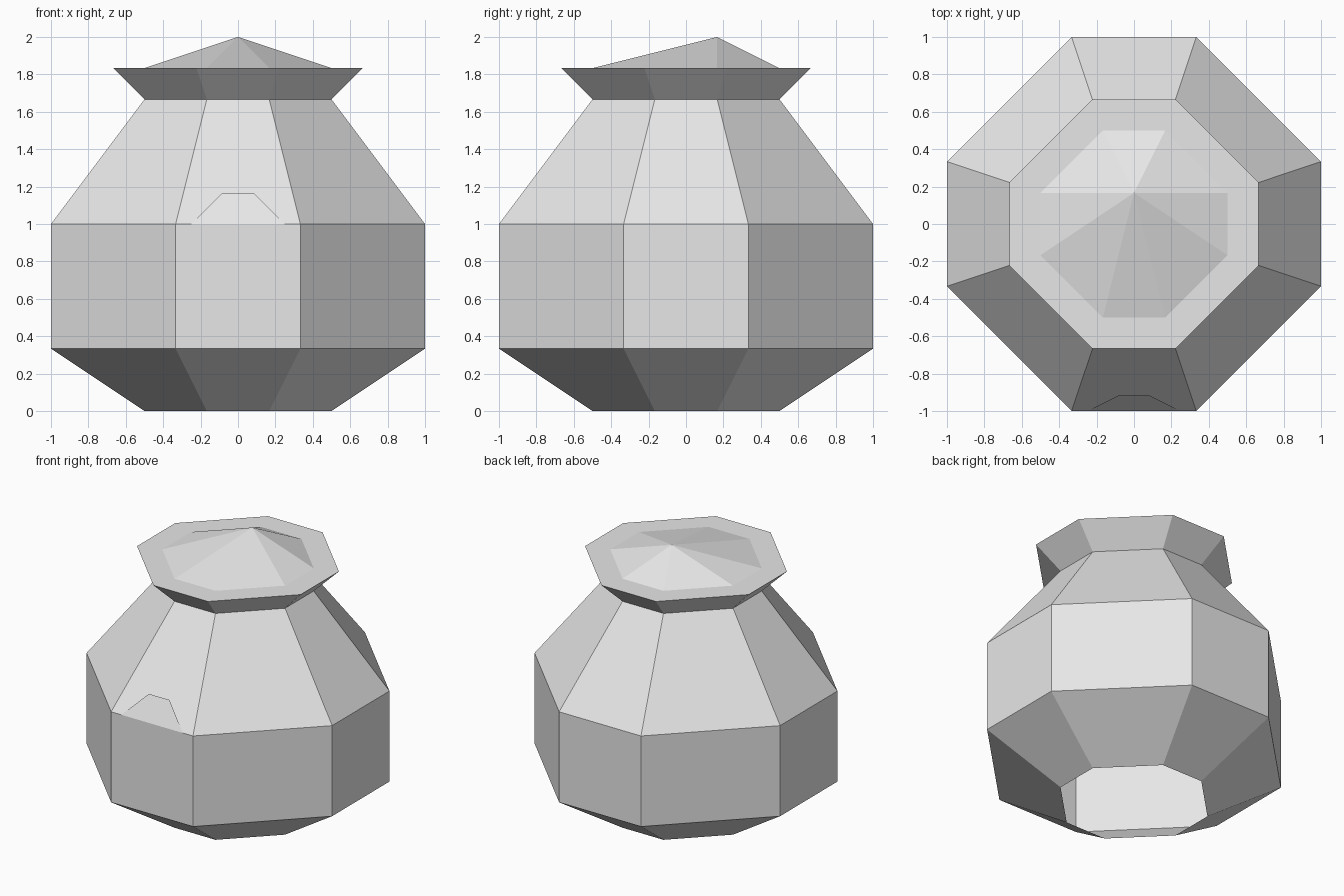
import bpy
import bmesh

cube = bpy.data.objects.get("Cube")
if cube:
    bpy.data.objects.remove(cube, do_unlink=True)

# Single clay colour
clay = bpy.data.materials.new("light_grey_clay")
clay.use_nodes = True
COLOUR = (0.8, 0.8, 0.8, 1)
clay.diffuse_color = COLOUR
clay.node_tree.nodes["Principled BSDF"].inputs["Base Color"].default_value = COLOUR


def octagon(bm, r, z):
    """Ring with short straight sides and wide bevelled corners."""
    s = r / 3
    points = [(s, -r), (r, -s), (r, s), (s, r),
              (-s, r), (-r, s), (-r, -s), (-s, -r)]
    return [bm.verts.new((x, y, z)) for x, y in points]


def bridge(bm, low, high):
    for i in range(len(low)):
        j = (i + 1) % len(low)
        bm.faces.new((low[i], low[j], high[j], high[i]))


def finish(bm, name):
    mesh = bpy.data.meshes.new(name)
    bm.to_mesh(mesh)
    bm.free()
    mesh.materials.append(clay)
    obj = bpy.data.objects.new(name, mesh)
    bpy.context.collection.objects.link(obj)
    return obj


# Pot body: open-bottomed shell, flared lip and flat rim
bm = bmesh.new()
profile = [(1/2, 0), (1, 1/3), (1, 1), (1/2, 5/3), (2/3, 11/6), (1/2, 11/6)]
rings = [octagon(bm, r, z) for r, z in profile]
for low, high in zip(rings, rings[1:]):
    bridge(bm, low, high)
finish(bm, "pot_body")

# Lid: low cone with its peak set towards the back
bm = bmesh.new()
edge = octagon(bm, 1/2, 11/6)
peak = bm.verts.new((0, 1/6, 2))
for i in range(8):
    bm.faces.new((edge[i], edge[(i + 1) % 8], peak))
finish(bm, "lid")

# Front flap: thin sheet leaning off the shoulder
bm = bmesh.new()
flap = [(-1/4, -1, 1), (1/4, -1, 1), (1/12, -11/12, 7/6), (-1/12, -11/12, 7/6)]
bm.faces.new([bm.verts.new(p) for p in flap])
finish(bm, "front_flap")
